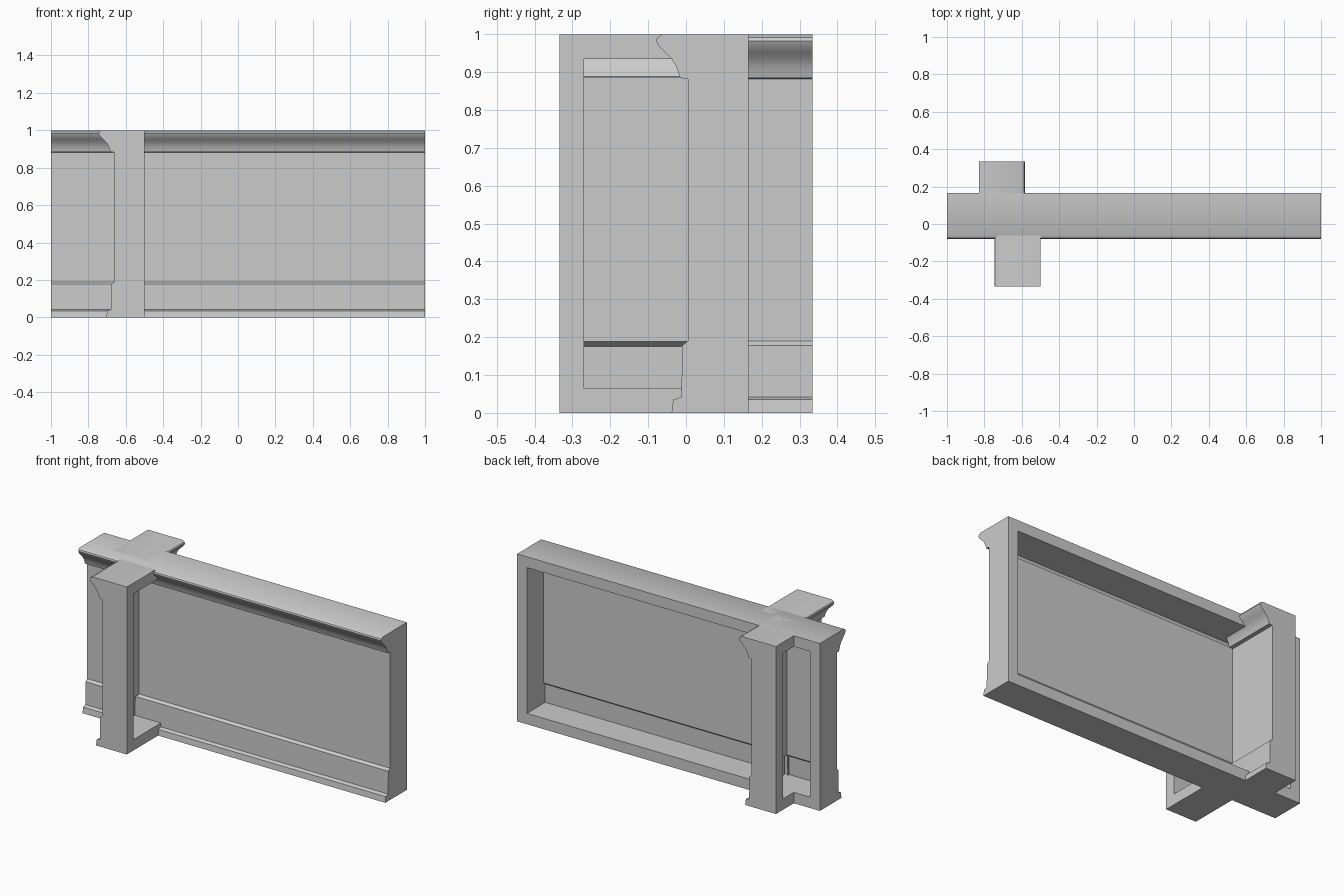
import bpy, bmesh
from math import radians
from mathutils import Vector

if "Cube" in bpy.data.objects:
    bpy.data.objects.remove(bpy.data.objects["Cube"])

# Moulded face from cornice to skirting, as (depth, height)
FACE = [(-0.062, 1.0), (-0.076, 0.992), (-0.079, 0.983), (-0.073, 0.97), (-0.055, 0.952),
        (-0.038, 0.935), (-0.026, 0.915), (-0.019, 0.895), (-0.016, 0.885), (0.005, 0.882),
        (0.005, 0.19), (-0.010, 0.178), (-0.012, 0.042), (-0.034, 0.035), (-0.038, 0.0)]
BACK = 0.165      # depth of the plain rear side
RIM = 0.065       # width of the rear frame border

# Solid section for the end posts
SOLID = FACE + [(BACK, 0.0), (BACK, 1.0)]

# Hollow section: thin panel with top and bottom rails, open at the rear
HOLLOW = FACE + [(BACK, 0.0), (BACK, RIM), (-0.007, RIM), (-0.005, 0.176), (0.010, 0.188),
                 (0.010, 0.887), (-0.011, 0.889), (-0.019, 0.915), (-0.030, 1 - RIM),
                 (BACK, 1 - RIM), (BACK, 1.0)]


def extrude(name, section, origin, rear, along, start, end):
    """Extrude a section between two stations along a horizontal direction."""
    bm = bmesh.new()
    origin, rear, along = Vector(origin), Vector(rear), Vector(along)
    rings = [[bm.verts.new(origin + rear * d + along * s + Vector((0, 0, z)))
              for d, z in section] for s in (start, end)]
    n = len(section)
    for i in range(n):
        j = (i + 1) % n
        bm.faces.new((rings[0][i], rings[0][j], rings[1][j], rings[1][i]))
    caps = [bm.faces.new(r) for r in rings]
    bmesh.ops.recalc_face_normals(bm, faces=bm.faces)
    bmesh.ops.triangulate(bm, faces=caps)
    mesh = bpy.data.meshes.new(name)
    bm.to_mesh(mesh)
    bm.free()
    obj = bpy.data.objects.new(name, mesh)
    bpy.context.collection.objects.link(obj)
    bpy.ops.object.select_all(action='DESELECT')
    obj.select_set(True)
    bpy.context.view_layer.objects.active = obj
    bpy.ops.object.shade_smooth_by_angle(angle=radians(38))
    return obj


# Long wall: moulding faces the front, frame faces the rear
main = dict(origin=(0, 0, 0), rear=(0, 1, 0), along=(1, 0, 0))
extrude("main_wall_left_post", SOLID, start=-1.0, end=-1 + RIM, **main)
extrude("main_wall_panel", HOLLOW, start=-1 + RIM, end=1 - RIM, **main)
extrude("main_wall_right_post", SOLID, start=1 - RIM, end=1.0, **main)

# Short wall arms: the same section turned to opposite sides of the junction
for name, x, rear, along in (("front_arm", -0.666, (1, 0, 0), (0, -1, 0)),
                             ("back_arm", -0.663, (-1, 0, 0), (0, 1, 0))):
    arm = dict(origin=(x, 0, 0), rear=rear, along=along)
    inner = -0.005 if name == "front_arm" else 0.008
    extrude(name + "_panel", HOLLOW, start=inner, end=0.334 - RIM, **arm)
    extrude(name + "_post", SOLID, start=0.334 - RIM, end=0.334, **arm)
